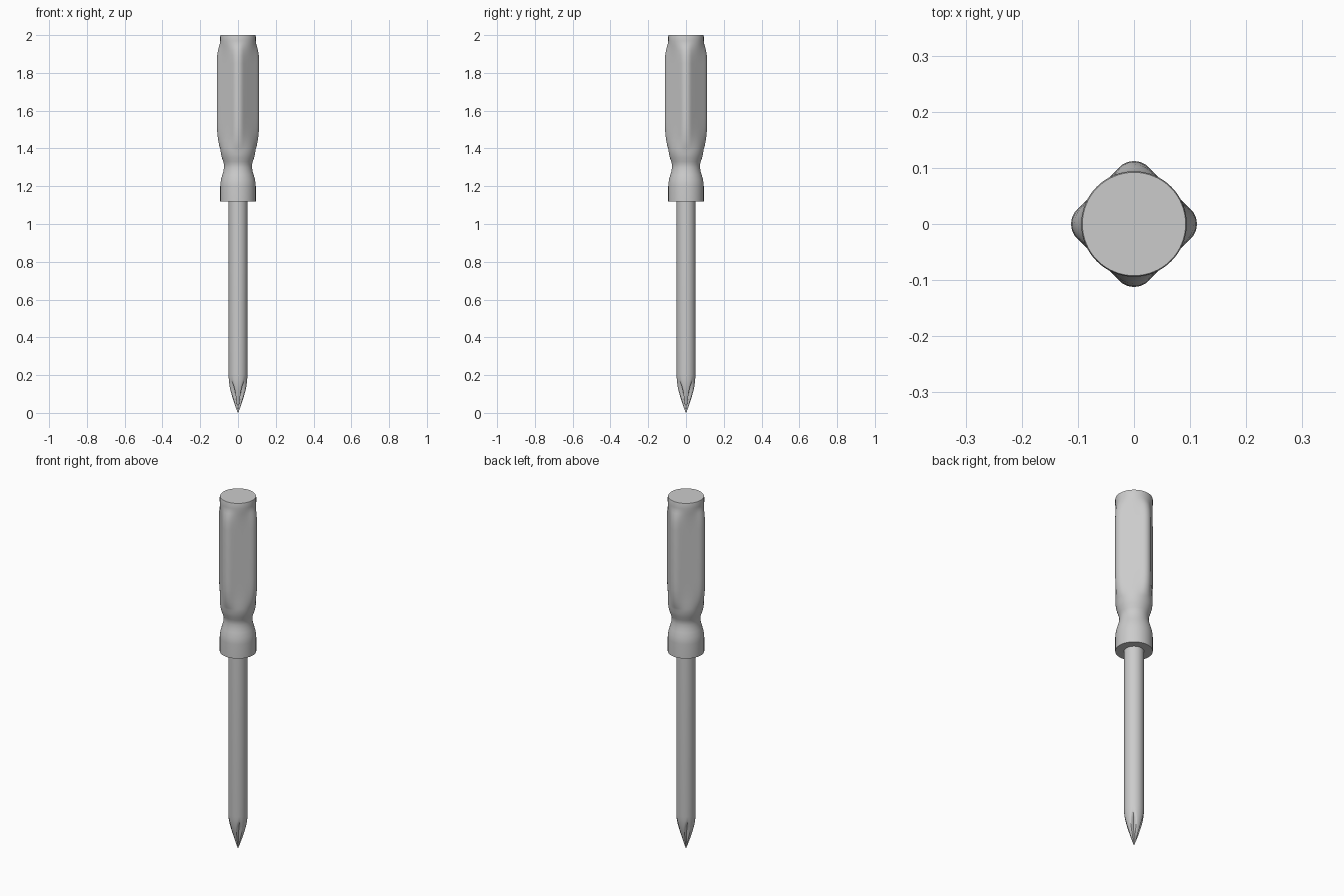
import bpy, bmesh
from math import sin, cos, pi, sqrt, atan2

if "Cube" in bpy.data.objects:
    bpy.data.objects.remove(bpy.data.objects["Cube"])


def loft(name, rows, radius, seg=64, angle=0.6):
    """Stack closed rings; radius(theta, row) gives the section at each row."""
    bm = bmesh.new()
    rings = []
    for row in rows:
        ring = []
        for i in range(seg):
            t = 2 * pi * i / seg
            r = radius(t, row)
            ring.append(bm.verts.new((r * cos(t), r * sin(t), row[0])))
        rings.append(ring)
    for a, b in zip(rings, rings[1:]):
        for i in range(seg):
            j = (i + 1) % seg
            bm.faces.new((a[i], a[j], b[j], b[i]))
    bm.faces.new(rings[0][::-1])
    bm.faces.new(rings[-1])
    mesh = bpy.data.meshes.new(name)
    bm.to_mesh(mesh)
    bm.free()
    ob = bpy.data.objects.new(name, mesh)
    bpy.context.collection.objects.link(ob)
    bpy.ops.object.select_all(action='DESELECT')
    bpy.context.view_layer.objects.active = ob
    ob.select_set(True)
    bpy.ops.object.shade_smooth_by_angle(angle=angle)
    return ob


def diamond(t, d=0.09, rc=0.036):
    """Polar radius of a square with rounded corners on the axes."""
    a = abs((t + pi / 4) % (pi / 2) - pi / 4)
    c = sqrt(2) * (d - rc)
    tangent = atan2(rc * sin(pi / 4), c + rc * cos(pi / 4))
    if a < tangent:
        return c * cos(a) + sqrt(rc ** 2 - (c * sin(a)) ** 2)
    return d / cos(pi / 4 - a)


# Handle: collar, narrow neck, four-ridged grip and round end (z, radius, ridge amount)
handle_rows = [
    (1.12, 0.094, 0), (1.20, 0.094, 0), (1.215, 0.093, 0), (1.235, 0.09, 0),
    (1.26, 0.083, 0), (1.28, 0.077, 0), (1.30, 0.074, 0), (1.315, 0.074, 0),
    (1.33, 0.078, 0), (1.35, 0.085, 0), (1.37, 0.09, 0), (1.39, 0.0925, 0),
    (1.40, 0.093, 0.1), (1.415, 0.094, 0.3), (1.44, 0.094, 0.55), (1.47, 0.094, 0.8),
    (1.51, 0.094, 0.95), (1.56, 0.094, 1), (1.85, 0.094, 1), (1.89, 0.094, 0.9),
    (1.92, 0.094, 0.65), (1.94, 0.094, 0.35), (1.955, 0.094, 0.1), (1.97, 0.094, 0),
    (1.993, 0.094, 0), (2.0, 0.092, 0)]
loft("handle", handle_rows, lambda t, p: p[1] * (1 - p[2]) + diamond(t) * p[2])

# Shaft with a pointed cross tip (z, radius, half thickness of the cross wings)
shaft_rows = [
    (0.0, 0.001, 0.001), (0.03, 0.012, 0.005), (0.06, 0.0225, 0.008),
    (0.09, 0.032, 0.012), (0.12, 0.040, 0.017), (0.14, 0.044, 0.022),
    (0.16, 0.047, 0.029), (0.175, 0.0485, 0.036), (0.20, 0.05, 1), (1.14, 0.05, 1)]


def cross(t, p):
    m = min(abs(sin(t)), abs(cos(t)))
    return min(p[1], p[2] / max(m, 1e-6))


loft("shaft", shaft_rows, cross)
